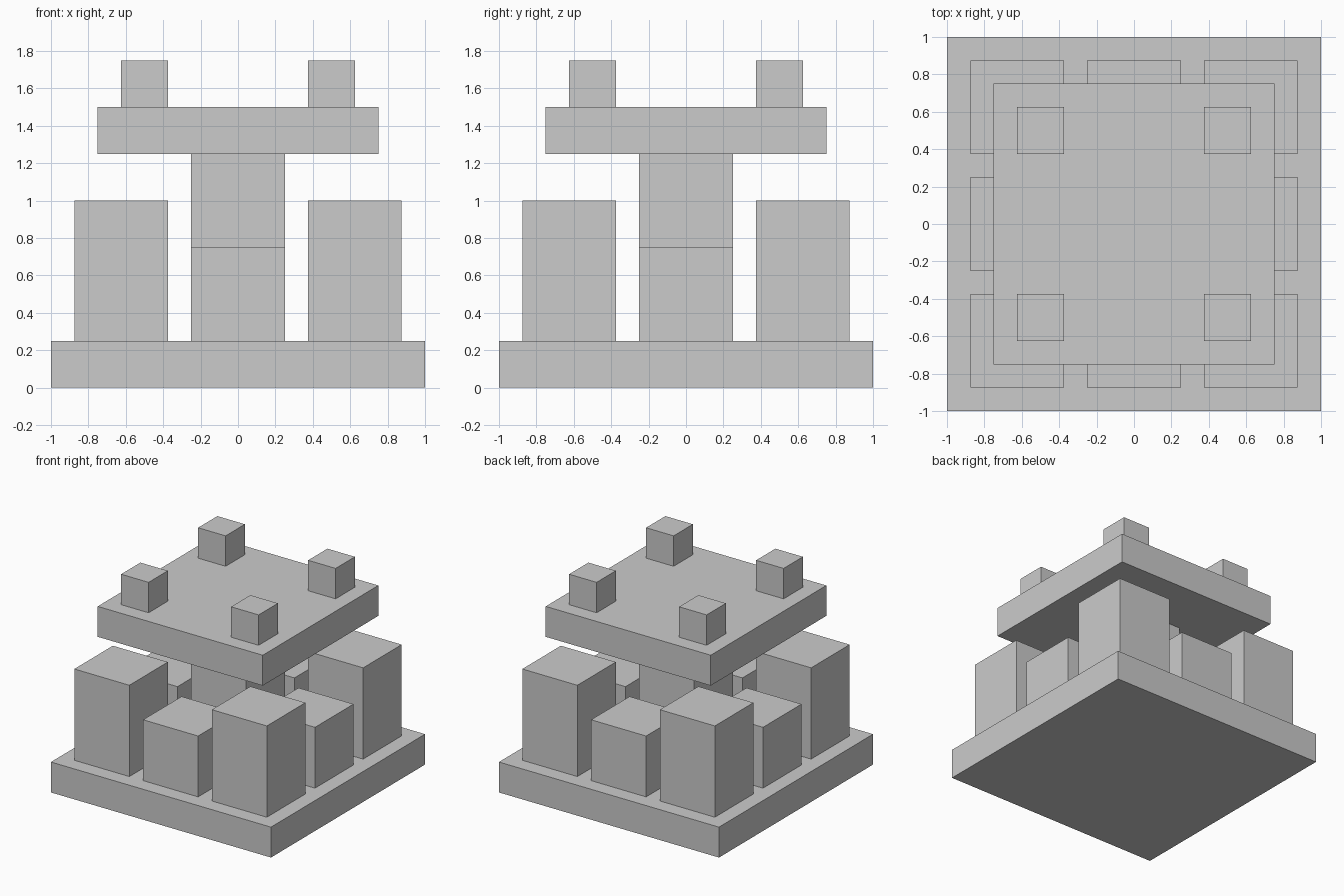
import bpy

if "Cube" in bpy.data.objects:
    bpy.data.objects.remove(bpy.data.objects["Cube"])


def block(name, x, y, z0, z1, width):
    """Square block centred on (x, y), spanning z0 to z1."""
    bpy.ops.mesh.primitive_cube_add(size=1, location=(x, y, (z0 + z1) / 2))
    ob = bpy.context.object
    ob.name = name
    ob.scale = (width, width, z1 - z0)
    bpy.ops.object.transform_apply(location=False, rotation=False, scale=True)
    return ob


# Base slab, central column and raised platform
block("base", 0, 0, 0, 0.25, 2)
block("central_column", 0, 0, 0.25, 1.25, 0.5)
block("platform", 0, 0, 1.25, 1.5, 1.5)

# Tall corner blocks and the small cubes on the platform corners
for sx, side in ((-1, "left"), (1, "right")):
    for sy, end in ((-1, "front"), (1, "back")):
        block(f"corner_block_{end}_{side}", sx * 0.625, sy * 0.625, 0.25, 1.0, 0.5)
        block(f"top_cube_{end}_{side}", sx * 0.5, sy * 0.5, 1.5, 1.75, 0.25)

# Shorter blocks midway along each side
for side, dx, dy in (("front", 0, -1), ("back", 0, 1), ("left", -1, 0), ("right", 1, 0)):
    block(f"side_block_{side}", dx * 0.625, dy * 0.625, 0.25, 0.75, 0.5)
